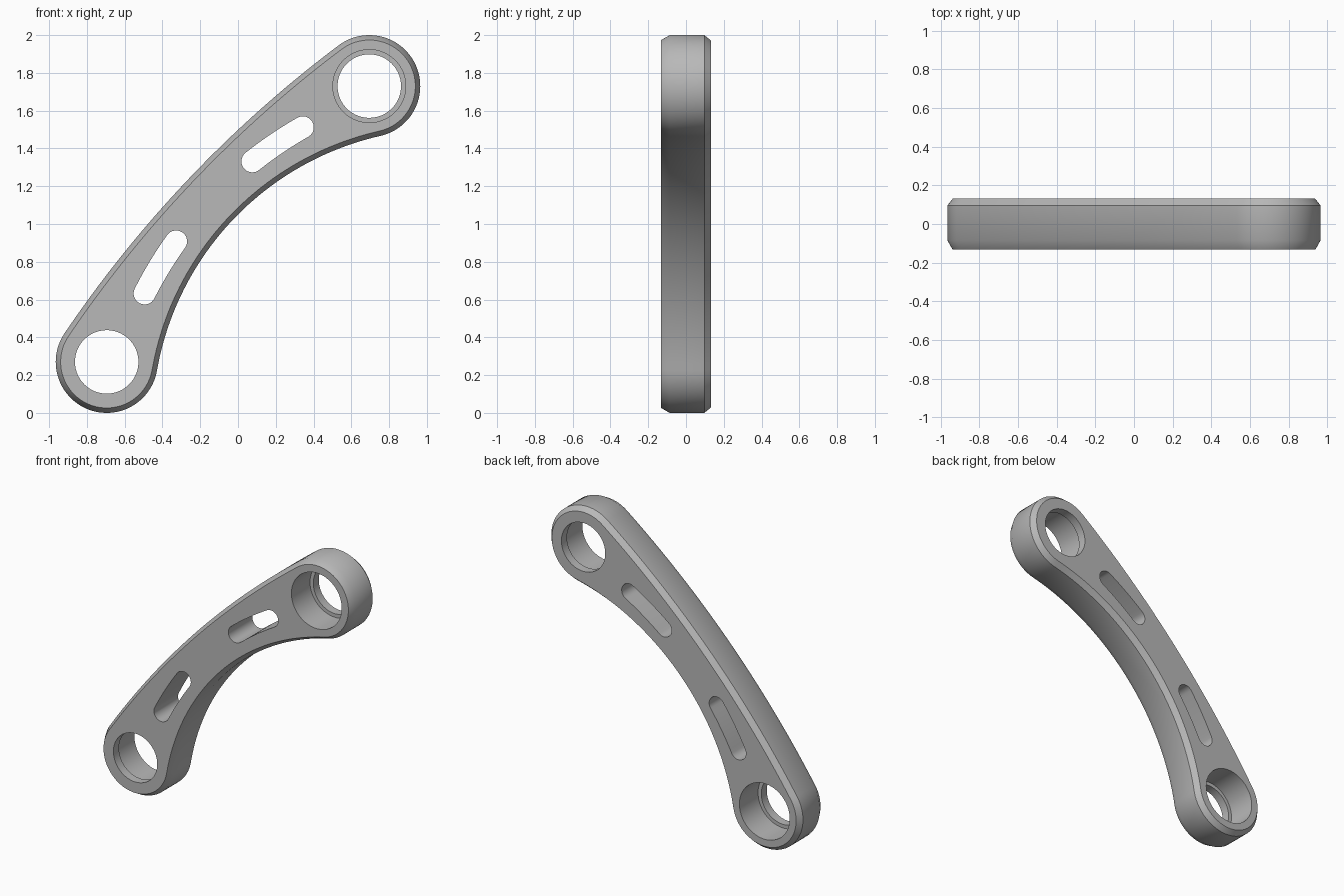
import bpy, bmesh
from math import sin, cos, pi, acos, atan2, hypot, radians

if "Cube" in bpy.data.objects:
    bpy.data.objects.remove(bpy.data.objects["Cube"], do_unlink=True)

DX, DZ = 0.695, 0.73            # upper bore centre, from the middle of the arm
HALF = hypot(DX, DZ)            # half the distance between bores
CO, SI = DX / HALF, DZ / HALF
END_R = 0.27                    # radius of the rounded ends
DEPTH = 0.132                   # half thickness

metal = bpy.data.materials.new("plain grey")
metal.use_nodes = True
grey = (0.48, 0.48, 0.48, 1)
metal.diffuse_color = grey
metal.node_tree.nodes["Principled BSDF"].inputs["Base Color"].default_value = grey


def arc(cu, cv, r, a, b, n):
    """Points on an arc, without the last one."""
    return [(cu + r * cos(a + (b - a) * i / n), cv + r * sin(a + (b - a) * i / n))
            for i in range(n)]


def loft(name, rings):
    """Closed solid through (loop, y) rings; loops run along and across the arm."""
    bm = bmesh.new()
    rows = [[bm.verts.new((CO * u - SI * v, y, 1 + SI * u + CO * v)) for u, v in loop]
            for loop, y in rings]
    for lo, hi in zip(rows, rows[1:]):
        for i in range(len(lo)):
            bm.faces.new((lo[i - 1], lo[i], hi[i], hi[i - 1]))
    bm.faces.new(rows[0])
    bm.faces.new(rows[-1])
    bmesh.ops.recalc_face_normals(bm, faces=bm.faces)
    mesh = bpy.data.meshes.new(name)
    bm.to_mesh(mesh)
    bm.free()
    mesh.materials.append(metal)
    obj = bpy.data.objects.new(name, mesh)
    bpy.context.collection.objects.link(obj)
    return obj


def outline(inset):
    """Arm outline: two round ends joined by tangent arcs."""
    outer_r, inner_r = 6.36, 1.548
    outer_c, inner_c = 0.354 - outer_r, 0.035 - inner_r
    a, b = atan2(-outer_c, HALF), atan2(-inner_c, HALF)
    r = END_R - inset
    return (arc(HALF, 0, r, b - pi, a, 48)
            + arc(0, outer_c, outer_r - inset, a, pi - a, 40)
            + arc(-HALF, 0, r, pi - a, 2 * pi - b, 48)
            + arc(0, inner_c, inner_r + inset, pi - b, b, 48))


def slot(side):
    """Curved slot with round ends."""
    c, r, w = -1.914, 2.108, 0.058
    t0, t1 = acos(0.6075 / r), acos(0.2925 / r)
    loop = arc(0, c, r + w, t0, t1, 12)
    loop += arc(r * cos(t1), c + r * sin(t1), w, t1, t1 + pi, 16)
    loop += arc(0, c, r - w, t1, t0, 12)
    loop += arc(r * cos(t0), c + r * sin(t0), w, t0 + pi, t0 + 2 * pi, 16)
    return [(side * u, v) for u, v in loop]


# Arm body with a shallow front chamfer and a steeper back chamfer
arm = loft("link_arm", [(outline(0.026), -DEPTH), (outline(0), -DEPTH + 0.046),
                        (outline(0), DEPTH - 0.035), (outline(0.028), DEPTH)])

# Stepped bores (upper opens to the front, lower to the back) and slots
cutters = []
for side in (1, -1):
    small = arc(side * HALF, 0, 0.168, 0, 2 * pi, 64)
    large = arc(side * HALF, 0, 0.193, 0, 2 * pi, 64)
    step = side * (DEPTH - 0.06)
    cutters.append(loft("bore_cutter", [(small, side * 0.3), (small, step),
                                        (large, step), (large, -side * 0.3)]))
    cutters.append(loft("slot_cutter", [(slot(side), -0.3), (slot(side), 0.3)]))

bpy.ops.object.select_all(action='DESELECT')
bpy.context.view_layer.objects.active = arm
arm.select_set(True)
for cutter in cutters:
    cutter.hide_render = True
    mod = arm.modifiers.new("cut", 'BOOLEAN')
    mod.operation = 'DIFFERENCE'
    mod.solver = 'EXACT'
    mod.object = cutter
    bpy.ops.object.modifier_apply(modifier=mod.name)
    bpy.data.objects.remove(cutter, do_unlink=True)

bpy.ops.object.shade_smooth_by_angle(angle=radians(33))
